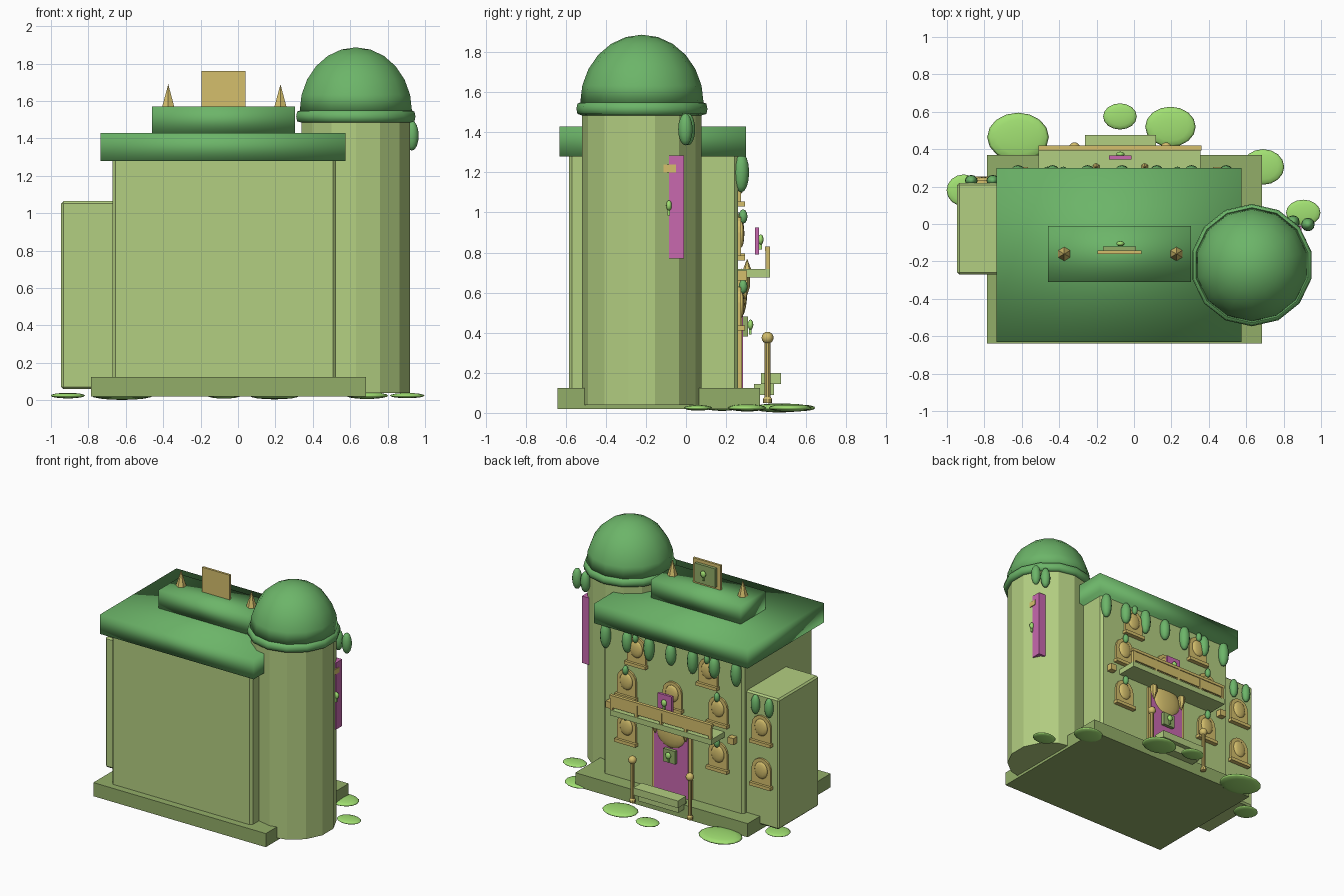
import bpy, bmesh, math
from mathutils import Matrix

if "Cube" in bpy.data.objects:
    bpy.data.objects.remove(bpy.data.objects["Cube"])

def mat(name, r, g, b):
    m = bpy.data.materials.new(name)
    m.diffuse_color = (r, g, b, 1)
    m.use_nodes = True
    m.node_tree.nodes["Principled BSDF"].inputs["Base Color"].default_value = m.diffuse_color
    return m

WALL = mat("wall_green", .45, .62, .22)
STONE = mat("base_green", .29, .42, .14)
ROOF = mat("roof_green", .15, .46, .14)
GOLD = mat("gold", .66, .52, .15)
PINK = mat("magenta", .58, .14, .43)
BUSH = mat("light_green", .36, .75, .17)
CX = -0.073      # facade centre line
WY = 0.26        # facade plane

def finish(name, bm, m, smooth=False, bevel=0):
    bmesh.ops.recalc_face_normals(bm, faces=bm.faces[:])
    for f in bm.faces:
        f.smooth = smooth
    me = bpy.data.meshes.new(name)
    bm.to_mesh(me)
    bm.free()
    me.materials.append(m)
    ob = bpy.data.objects.new(name, me)
    bpy.context.collection.objects.link(ob)
    if bevel:
        b = ob.modifiers.new("bevel", 'BEVEL')
        b.width, b.segments = bevel, 1
    return ob

def box(name, x0, x1, y0, y1, z0, z1, m, **kw):
    bm = bmesh.new()
    bmesh.ops.create_cube(bm, size=1, matrix=Matrix.Translation(
        ((x0 + x1) / 2, (y0 + y1) / 2, (z0 + z1) / 2)) @ Matrix.Diagonal((x1 - x0, y1 - y0, z1 - z0, 1)))
    return finish(name, bm, m, **kw)

def blob(name, c, r, m, seg=12, rings=8):
    bm = bmesh.new()
    bmesh.ops.create_uvsphere(bm, u_segments=seg, v_segments=rings, radius=1,
                              matrix=Matrix.Translation(c) @ Matrix.Diagonal((*r, 1)))
    return finish(name, bm, m, smooth=True)

def lathe(name, x, y, prof, n, m, smooth=False):
    # revolve (radius, z) points; first corner lies on +y
    bm = bmesh.new()
    rings = [[bm.verts.new((x + r * math.sin(2 * math.pi * i / n), y + r * math.cos(2 * math.pi * i / n), z))
              for i in range(n)] for r, z in prof]
    for a, b in zip(rings, rings[1:]):
        for i in range(n):
            bm.faces.new((a[i], a[(i + 1) % n], b[(i + 1) % n], b[i]))
    bm.faces.new(rings[0])
    bm.faces.new(rings[-1])
    bmesh.ops.remove_doubles(bm, verts=bm.verts[:], dist=1e-5)
    return finish(name, bm, m, smooth=smooth)

def arch(name, x, y, z0, w, h, t, m):
    # upright plate with a rounded top
    r = w / 2
    pts = [(x - r, z0), (x + r, z0)] + [(x + r * math.cos(k * math.pi / 8), z0 + h - r + r * math.sin(k * math.pi / 8))
                                        for k in range(9)]
    bm = bmesh.new()
    f = bm.faces.new([bm.verts.new((px, y, pz)) for px, pz in pts])
    g = bmesh.ops.extrude_face_region(bm, geom=[f])
    bmesh.ops.translate(bm, vec=(0, t, 0), verts=[v for v in g["geom"] if isinstance(v, bmesh.types.BMVert)])
    return finish(name, bm, m)

def emblem(name, x, y, z):
    # small leafy ornament on a stem
    blob(name + "_leaf", (x, y, z + .01), (.022, .014, .026), BUSH, 10, 6)
    box(name + "_stem", x - .006, x + .006, y - .008, y + .006, z - .04, z - .01, BUSH)

def window(name, x, y, z, drop=True):
    arch(name + "_frame", x, y - .01, z - .09, .16, .2, .025, GOLD)
    blob(name + "_pane", (x, y + .015, z + .02), (.055, .016, .065), GOLD)
    box(name + "_sill", x - .09, x + .09, y - .01, y + .035, z - .11, z - .085, GOLD)
    if drop:
        blob(name + "_drop", (x, y + .025, z + .11), (.022, .022, .036), ROOF, 10, 6)

# main masses
box("base_slab", -.785, .685, -.64, .37, .02, .125, STONE)
box("main_block", -.672, .525, -.585, WY, .1, 1.30, WALL, bevel=.017)
box("side_annex", -.945, -.64, -.27, .22, .06, 1.065, WALL, bevel=.012)
box("roof_lower", -.735, .575, -.63, .30, 1.28, 1.43, ROOF, smooth=True)
box("roof_upper", -.46, .305, -.31, -.01, 1.43, 1.57, ROOF, smooth=True)

# round tower with dome
TX, TY = .63, -.22
lathe("tower", TX, TY, [(.298, .04), (.298, 1.5)], 14, WALL)
lathe("tower_rim", TX, TY, [(.30, 1.485), (.322, 1.492), (.327, 1.517), (.322, 1.543), (.30, 1.552)], 14, ROOF, True)
lathe("tower_dome", TX, TY, [(.308 * math.cos(k * math.pi / 12), 1.545 + .342 * math.sin(k * math.pi / 12))
                             for k in range(7)], 14, ROOF, True)

# roof sign and spikes
box("roof_sign", -.195, .04, -.16, -.142, 1.565, 1.76, GOLD)
box("roof_sign_face", -.165, .01, -.142, -.12, 1.59, 1.735, STONE)
emblem("roof_emblem", CX, -.105, 1.665)
for side in (-1, 1):
    lathe("roof_spike", CX + side * .3, -.16, [(.037, 1.57), (0, 1.69)], 6, GOLD)

# facade windows, mirrored about the centre line
for side in (-1, 1):
    window("lower_window", CX + side * .39, WY, .52)
    window("middle_window", CX + side * .39, WY, .87)
    window("upper_window", CX + side * .305, WY, 1.14)
    box("wall_lantern", CX + side * .52 - .025, CX + side * .52 + .025, WY - .01, .305, .66, .71, GOLD)
for z in (.47, .80):
    window("annex_window", -.805, .22, z, drop=False)
window("centre_window", CX, WY, .88, drop=False)

# door with frame, fanlight and plaque
box("door", CX - .145, CX + .145, WY - .01, .285, .125, .66, PINK)
for side in (-1, 1):
    box("door_jamb", CX + side * .155 - .013, CX + side * .155 + .013, WY - .01, .28, .125, .66, GOLD)
blob("door_fanlight", (CX, .275, .6), (.13, .03, .12), GOLD, 16, 10)
box("door_plaque", CX - .05, CX + .05, .28, .31, .38, .48, STONE)
emblem("door_emblem", CX, .322, .43)

# steps and lamp posts
box("step_lower", CX - .17, CX + .17, .34, .44, .09, .145, WALL)
box("step_upper", CX - .19, CX + .19, .375, .475, .145, .2, WALL)
for side in (-1, 1):
    x = CX + side * .245
    lathe("lamp_post", x, .407, [(.022, .05), (.022, .07), (.015, .08), (.015, .36)], 10, GOLD)
    blob("lamp_ball", (x, .407, .375), (.03, .03, .03), GOLD)

# balcony with railing
box("balcony_slab", -.51, .355, .24, .42, .675, .717, WALL)
box("balcony_rail", -.505, .355, .40, .414, .735, .815, GOLD)
box("balcony_handrail", -.51, .36, .394, .42, .808, .83, GOLD)
for i in range(5):
    x = -.495 + i * .21
    box("balcony_post", x - .01, x + .01, .396, .418, .715, .825, GOLD)
box("balcony_banner", -.133, -.013, .345, .365, .79, .925, PINK)
emblem("balcony_emblem", CX, .373, .855)
for side in (-1, 1):
    lathe("balcony_bracket", CX + side * .13, .295, [(.004, .57), (.025, .63), (.025, .68)], 6, GOLD)
    lathe("balcony_finial", CX + side * .13, .305, [(.02, .717), (0, .77)], 6, GOLD)

# hanging drops under the eaves, on tower and annex
for i in range(7):
    blob("eave_drop", (-.62 + i * .1855, .275, 1.2), (.04, .04, .1 if i % 2 == 0 else .085), ROOF)
for x, y in ((.85, .01), (.93, -.003)):
    blob("tower_drop", (x, y, 1.415), (.036, .036, .08), ROOF)
for x in (-.87, -.755):
    blob("annex_drop", (x, .232, .985), (.034, .03, .075), ROOF)

# tower banner
box("tower_banner", .835, .895, -.085, -.01, .77, 1.285, PINK)
box("tower_banner_arm", .84, .9, -.125, -.05, 1.2, 1.24, GOLD)
emblem("tower_emblem", .898, -.085, 1.025)

# flat bushes on the ground
for x, y, rx, ry, rz in ((-.62, .465, .165, .13, .023), (-.075, .575, .09, .07, .016), (.195, .52, .135, .107, .02),
                         (.69, .305, .113, .095, .018), (.905, .06, .092, .07, .014), (-.91, .18, .092, .085, .015)):
    blob("bush", (x, y, .025), (rx, ry, rz), BUSH, 16, 8)
